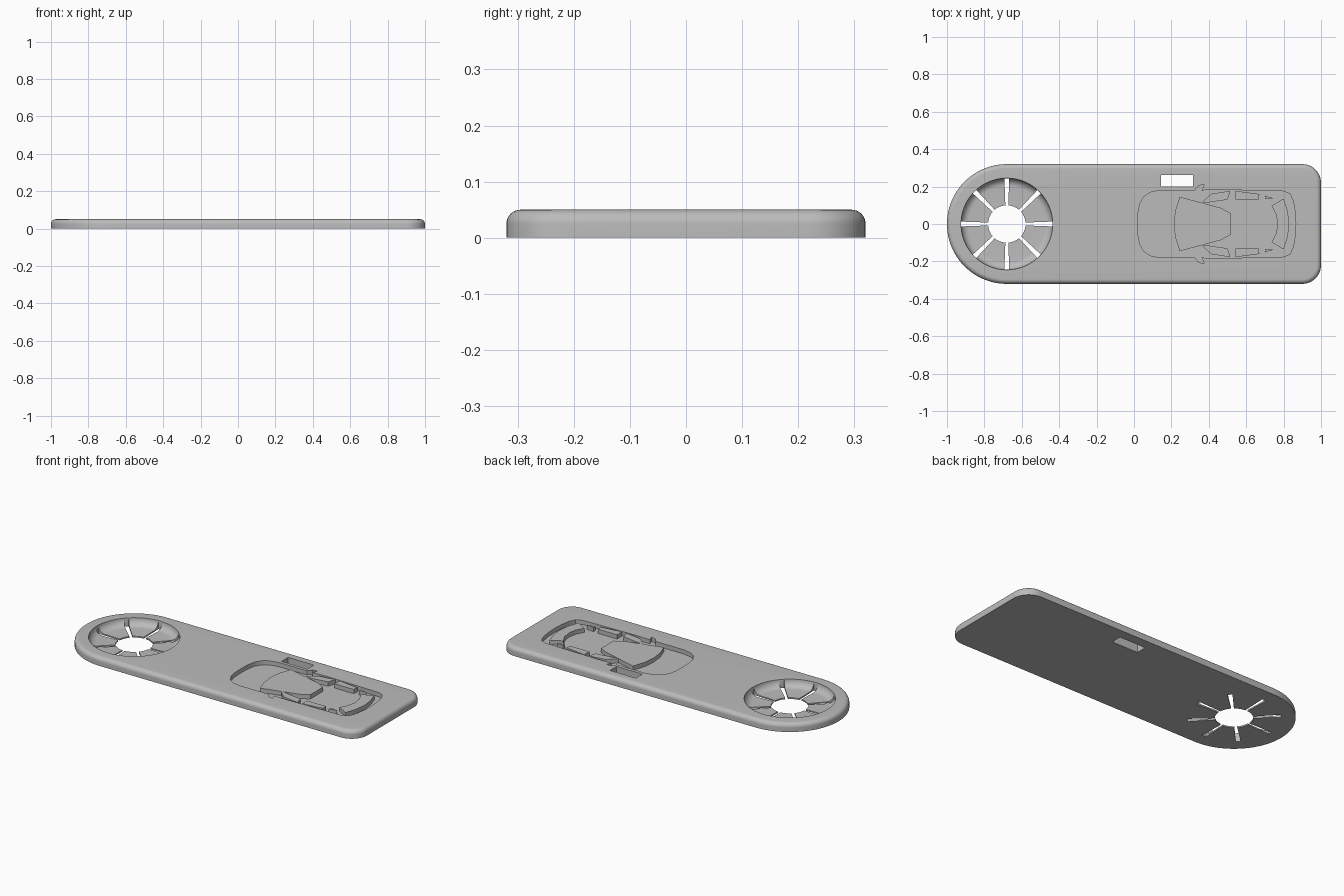
import bpy, bmesh
from math import pi, sin, cos

cube = bpy.data.objects.get("Cube")
if cube:
    bpy.data.objects.remove(cube, do_unlink=True)

T = 0.05          # plate thickness
FLOOR = 0.025     # floor of the car recess
CX = -0.68        # centre of the round end

grey = bpy.data.materials.new("plain grey")
grey.use_nodes = True
grey.diffuse_color = (0.5, 0.5, 0.5, 1)
grey.node_tree.nodes["Principled BSDF"].inputs["Base Color"].default_value = (0.5, 0.5, 0.5, 1)


def loft(name, loops):
    """Solid skinned through equal-length loops of 3D points, capped at both ends."""
    bm = bmesh.new()
    rings = [[bm.verts.new(p) for p in loop] for loop in loops]
    n = len(rings[0])
    for a, b in zip(rings, rings[1:]):
        for i in range(n):
            j = (i + 1) % n
            bm.faces.new((a[i], a[j], b[j], b[i]))
    bm.faces.new(rings[0])
    bm.faces.new(rings[-1])
    bmesh.ops.recalc_face_normals(bm, faces=bm.faces[:])
    mesh = bpy.data.meshes.new(name)
    bm.to_mesh(mesh)
    bm.free()
    obj = bpy.data.objects.new(name, mesh)
    bpy.context.collection.objects.link(obj)
    mesh.materials.append(grey)
    return obj


def prism(name, pts, z0, z1):
    return loft(name, [[(x, y, z) for x, y in pts] for z in (z0, z1)])


def arc(cx, cy, r, a0, a1, n):
    return [(cx + r * cos(a0 + (a1 - a0) * i / n),
             cy + r * sin(a0 + (a1 - a0) * i / n)) for i in range(n + 1)]


def circle(r, z, n=96):
    return [(CX + r * cos(2 * pi * i / n), r * sin(2 * pi * i / n), z) for i in range(n)]


def mirrored(half):
    """Close a half outline across the x axis."""
    return half + [(x, -y) for x, y in reversed(half) if y > 0]


def cut(target, cutter):
    mod = target.modifiers.new(cutter.name, 'BOOLEAN')
    mod.operation = 'DIFFERENCE'
    mod.solver = 'EXACT'
    mod.object = cutter
    bpy.context.view_layer.objects.active = target
    bpy.ops.object.modifier_apply(modifier=mod.name)
    bpy.data.objects.remove(cutter, do_unlink=True)


def outline(inset, z):
    """Plate edge: one round end, one end with rounded corners."""
    pts = arc(CX, 0, 0.32 - inset, pi / 2, 3 * pi / 2, 48)
    pts += arc(0.9, -0.22, 0.1 - inset, -pi / 2, 0, 12)
    pts += arc(0.9, 0.22, 0.1 - inset, 0, pi / 2, 12)
    return [(x, y, z) for x, y in pts]


# Plate with a rounded upper edge
R = 0.025
loops = [outline(0, 0)]
for i in range(9):
    a = i / 8 * pi / 2
    loops.append(outline(R * (1 - cos(a)), T - R + R * sin(a)))
plate = loft("plate", loops)

# Dished recess with a filleted floor, and the centre hole
F, LOW = 0.042, 0.008
dish = [circle(0.245, T + 0.02), circle(0.245, T)]
for i in range(1, 9):
    a = i / 8 * pi / 2
    dish.append(circle(0.245 - F * (1 - cos(a)), LOW + F * (1 - sin(a))))
cut(plate, loft("dish_cutter", dish))
cut(plate, loft("hole_cutter", [circle(0.1, -0.1), circle(0.1, 0.1)]))

# Eight tapered slots between the flexible fingers
for k in range(8):
    c, s = cos(k * pi / 4), sin(k * pi / 4)
    wedge = [(0.08, -0.007), (0.244, -0.013), (0.244, 0.013), (0.08, 0.007)]
    cut(plate, prism("slot_cutter", [(CX + x * c - y * s, x * s + y * c) for x, y in wedge], -0.1, 0.1))

# Strap opening
cut(plate, prism("strap_cutter", [(0.145, 0.2), (0.315, 0.2), (0.315, 0.262), (0.145, 0.262)], -0.1, 0.1))

# Car shaped recess with door mirrors
body = [(0.02, 0), (0.022, 0.06), (0.032, 0.11), (0.055, 0.148), (0.09, 0.17), (0.14, 0.18),
        (0.325, 0.18), (0.345, 0.205), (0.375, 0.212), (0.362, 0.18), (0.45, 0.183),
        (0.6, 0.18), (0.8, 0.175), (0.835, 0.16), (0.852, 0.12), (0.862, 0.06), (0.865, 0)]
cut(plate, prism("car_cutter", mirrored(body), FLOOR, 0.1))

# Raised windows standing in the recess
windscreen = [(0.213, 0), (0.22, 0.07), (0.245, 0.145), (0.465, 0.086), (0.515, 0.058)]
rear_window = [(0.768, 0), (0.76, 0.05), (0.735, 0.098), (0.8, 0.136), (0.822, 0.07), (0.83, 0)]
side_windows = {
    "front_side_window": [(0.362, 0.11), (0.372, 0.125), (0.415, 0.162), (0.515, 0.177), (0.5, 0.13)],
    "rear_side_window": [(0.543, 0.177), (0.67, 0.16), (0.668, 0.13), (0.543, 0.13)],
    "quarter_window": [(0.7, 0.152), (0.745, 0.138), (0.7, 0.133)],
}
parts = [plate, prism("windscreen", mirrored(windscreen), FLOOR - 0.005, T),
         prism("rear_window", mirrored(rear_window), FLOOR - 0.005, T)]
for name, pts in side_windows.items():
    for side, sign in (("left", 1), ("right", -1)):
        parts.append(prism(side + "_" + name, [(x, y * sign) for x, y in pts], FLOOR - 0.005, T))

# Smooth curves, crisp edges
bpy.ops.object.select_all(action='DESELECT')
for obj in parts:
    obj.select_set(True)
bpy.context.view_layer.objects.active = plate
bpy.ops.object.shade_smooth_by_angle(angle=0.52)
